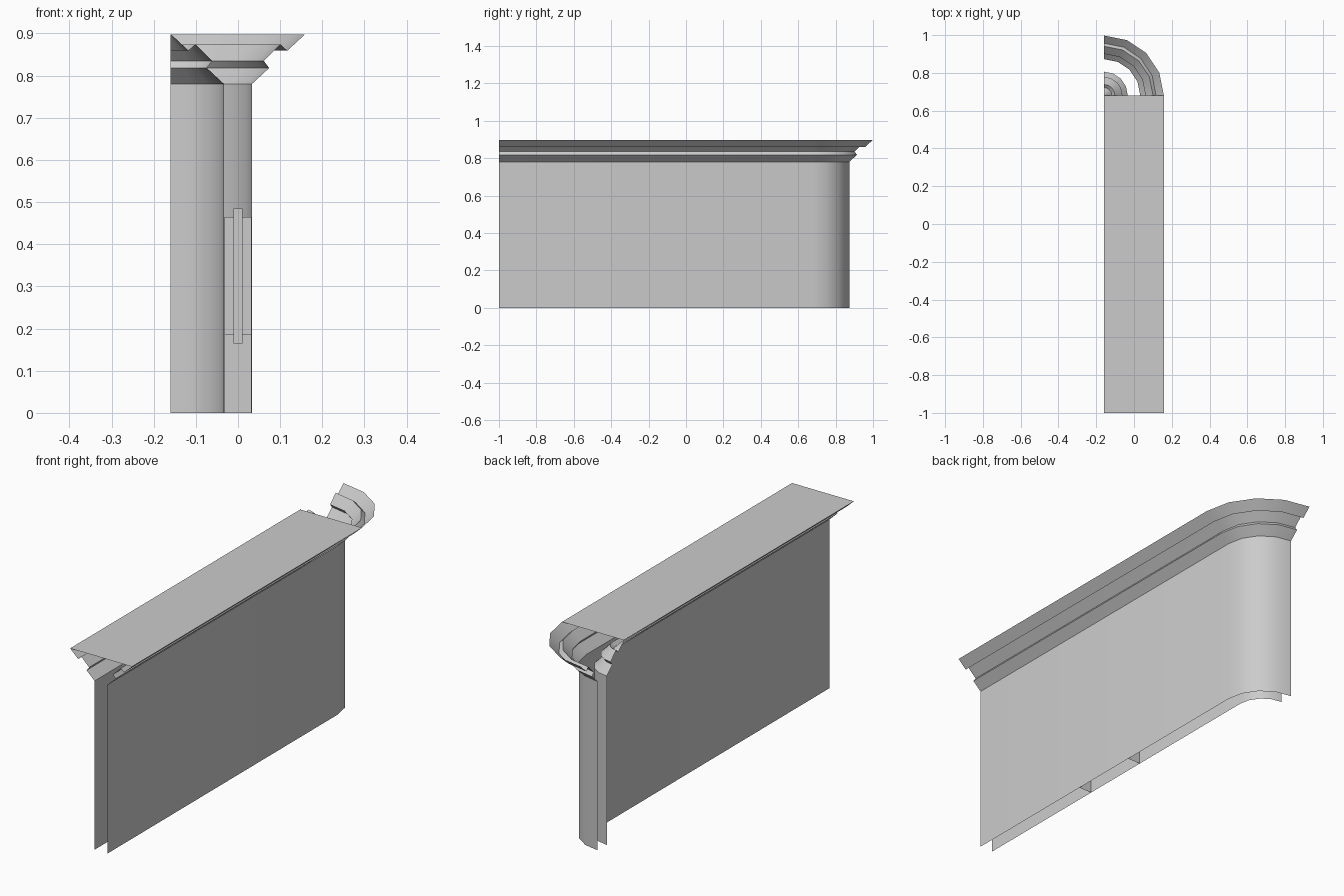
import bpy, math

if "Cube" in bpy.data.objects:
    bpy.data.objects.remove(bpy.data.objects["Cube"])

CX, CY = -0.16, 0.68      # centre of the quarter-round end
SEGS = 4

# Wall and cornice section: distance from mid-plane, height
PROFILE = [(0.033, 0), (0.033, 0.78), (0.074, 0.818), (0.061, 0.835),
           (0.101, 0.874), (0.117, 0.859), (0.158, 0.897)]


def make(name, verts, faces, smooth=False):
    me = bpy.data.meshes.new(name)
    me.from_pydata(verts, [], faces)
    ob = bpy.data.objects.new(name, me)
    bpy.context.collection.objects.link(ob)
    if smooth:
        bpy.ops.object.select_all(action='DESELECT')
        ob.select_set(True)
        bpy.context.view_layer.objects.active = ob
        bpy.ops.object.shade_smooth_by_angle(angle=math.radians(30))
    return ob


def wall_sheet(name, side):
    """Sweep the section along the straight run and around the end."""
    verts, faces = [], []
    n = len(PROFILE)
    for i in range(-1, SEGS + 1):
        a = max(i, 0) / SEGS * math.pi / 2
        for d, z in PROFILE:
            r = side * d - CX
            y = -1 if i < 0 else CY + r * math.sin(a)
            verts.append((CX + r * math.cos(a), y, z))
    for i in range(SEGS + 1):
        for j in range(n - 1):
            q = [i * n + j, (i + 1) * n + j, (i + 1) * n + j + 1, i * n + j + 1]
            faces.append(q if side > 0 else q[::-1])
    return make(name, verts, faces, True)


wall_sheet("outer_wall_and_cornice", 1)
wall_sheet("inner_wall_and_cornice", -1)

# Flat top over the straight run
make("cornice_top", [(-0.158, -1, 0.897), (0.158, -1, 0.897),
                     (0.158, CY, 0.897), (-0.158, CY, 0.897)], [(0, 1, 2, 3)])


def lining(name, w, y0, y1, z0, z1, sill):
    """Open sleeve across the wall thickness: jambs, head and optional sill."""
    loop = [(y0, z0), (y0, z1), (y1, z1), (y1, z0)]
    verts = [(x, y, z) for y, z in loop for x in (-w, w)]
    faces = [(2 * i, 2 * i + 1, 2 * ((i + 1) % 4) + 1, 2 * ((i + 1) % 4))
             for i in range(4 if sill else 3)]
    return make(name, verts, faces)


# Reveals and narrow frame hidden between the two wall sheets
lining("door_reveal", 0.032, -0.33, 0.0, 0, 0.465, False)
lining("window_reveal", 0.032, -0.80, -0.52, 0.185, 0.465, True)
lining("window_frame", 0.011, -0.82, -0.50, 0.165, 0.485, True)
